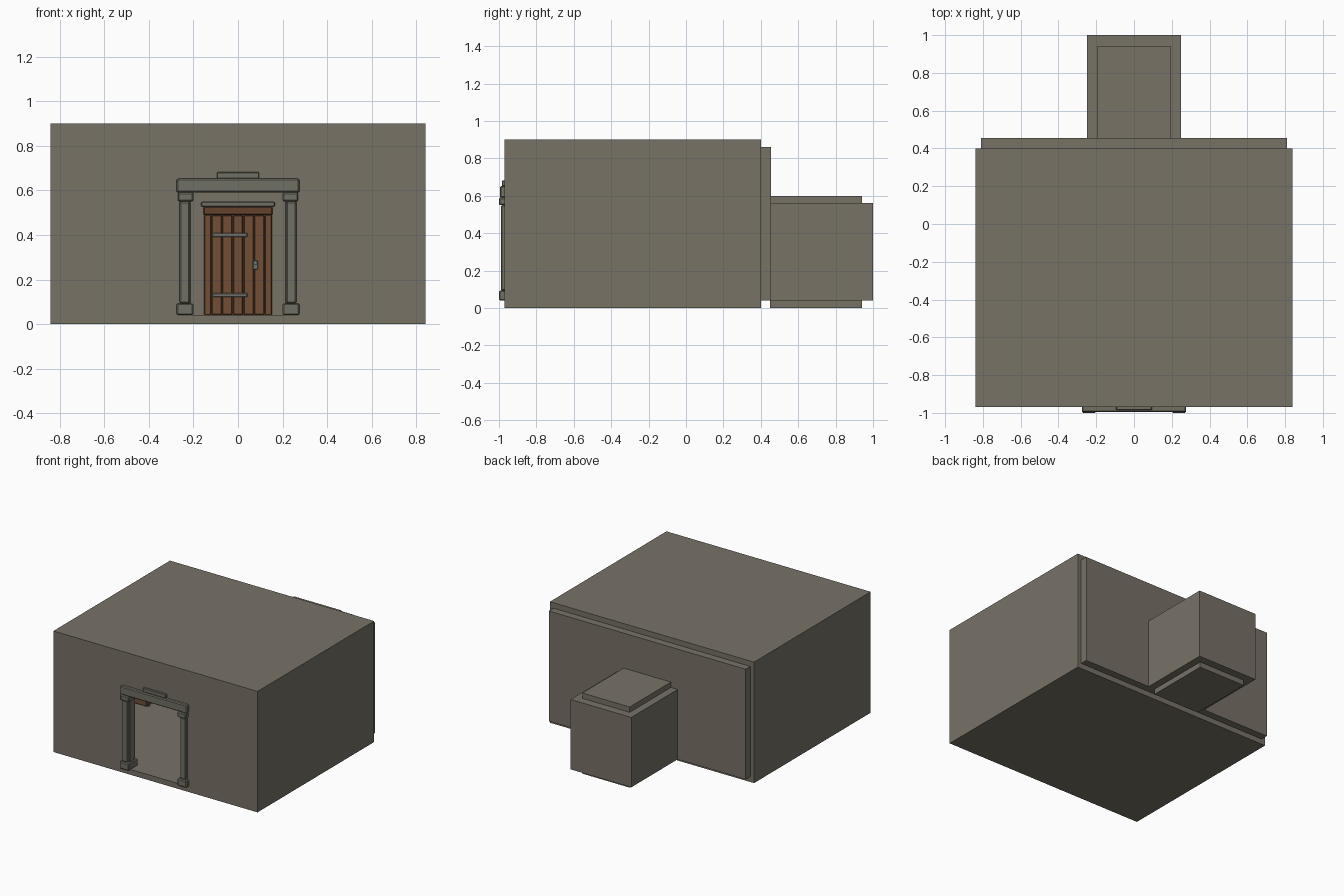
import bpy, math

if "Cube" in bpy.data.objects:
    bpy.data.objects.remove(bpy.data.objects["Cube"])


def mat(name, r, g, b):
    m = bpy.data.materials.new(name)
    m.diffuse_color = (r, g, b, 1)
    m.use_nodes = True
    m.node_tree.nodes["Principled BSDF"].inputs["Base Color"].default_value = m.diffuse_color
    return m


STONE = mat("wall stone", 0.185, 0.168, 0.134)
TRIM = mat("trim stone", 0.165, 0.162, 0.125)
WOOD = mat("door wood", 0.165, 0.078, 0.036)
DARK = mat("frame wood", 0.13, 0.055, 0.025)
IRON = mat("iron", 0.165, 0.16, 0.14)


def box(name, x0, x1, y0, y1, z0, z1, m, bevel=0.0):
    bpy.ops.mesh.primitive_cube_add(size=1, location=((x0 + x1) / 2, (y0 + y1) / 2, (z0 + z1) / 2))
    o = bpy.context.object
    o.name = name
    for v in o.data.vertices:
        v.co = (v.co.x * (x1 - x0), v.co.y * (y1 - y0), v.co.z * (z1 - z0))
    o.data.materials.append(m)
    if bevel:
        b = o.modifiers.new("bevel", 'BEVEL')
        b.width = bevel
        b.segments = 1
    return o


def wall_with_opening(name, half, y0, y1, z0, z1, open_half, open_top):
    """Wall profile with a doorway notch, extruded through its thickness."""
    pts = [(-half, z0), (-open_half, z0), (-open_half, open_top), (open_half, open_top),
           (open_half, z0), (half, z0), (half, z1), (-half, z1)]
    n = len(pts)
    verts = [(x, y, z) for y in (y0, y1) for x, z in pts]
    faces = [tuple(range(n)), tuple(range(2 * n - 1, n - 1, -1))]
    faces += [(i, i + n, (i + 1) % n + n, (i + 1) % n) for i in range(n)]
    me = bpy.data.meshes.new(name)
    me.from_pydata(verts, [], faces)
    me.materials.append(STONE)
    o = bpy.data.objects.new(name, me)
    bpy.context.collection.objects.link(o)


# Main room shell
box("main_floor", -0.84, 0.84, -0.97, 0.40, 0, 0.04, STONE)
box("main_ceiling", -0.84, 0.84, -0.97, 0.40, 0.86, 0.90, STONE)
for s, side in ((-1, "left"), (1, "right")):
    a, b = sorted((s * 0.81, s * 0.84))
    box(f"main_wall_{side}", a, b, -0.97, 0.40, 0.04, 0.86, STONE)
wall_with_opening("front_wall", 0.81, -0.97, -0.92, 0.04, 0.86, 0.21, 0.59)
wall_with_opening("dividing_wall", 0.81, 0.40, 0.455, 0.04, 0.86, 0.14, 0.51)

# Small back room shell
box("back_floor", -0.195, 0.195, 0.45, 0.94, 0, 0.04, STONE)
box("back_ceiling", -0.195, 0.195, 0.45, 0.94, 0.56, 0.60, STONE)
for s, side in ((-1, "left"), (1, "right")):
    a, b = sorted((s * 0.195, s * 0.25))
    box(f"back_wall_{side}", a, b, 0.455, 1.0, 0.04, 0.56, STONE)
box("back_wall_end", -0.195, 0.195, 0.94, 1.0, 0.04, 0.56, STONE)

# Front portal: bases, columns, capitals, lintel and cap stone
YC = -0.945
for s, side in ((-1, "left"), (1, "right")):
    for part, xi, xo, d, z0, z1 in (("base", 0.20, 0.275, 0.055, 0.04, 0.093),
                                    ("column", 0.215, 0.262, 0.045, 0.093, 0.55),
                                    ("capital", 0.20, 0.27, 0.055, 0.55, 0.59)):
        a, b = sorted((s * xi, s * xo))
        box(f"portal_{part}_{side}", a, b, YC - d, YC + d, z0, z1, TRIM, 0.006)
box("portal_lintel", -0.275, 0.275, YC - 0.05, YC + 0.05, 0.59, 0.652, TRIM, 0.006)
box("portal_cap", -0.095, 0.095, YC - 0.04, YC + 0.04, 0.652, 0.682, TRIM, 0.004)

# Inner wooden door frame with stone lintel
for s, side in ((-1, "left"), (1, "right")):
    a, b = sorted((s * 0.12, s * 0.152))
    box(f"door_post_{side}", a, b, 0.38, 0.46, 0.04, 0.49, WOOD, 0.003)
box("door_header", -0.154, 0.154, 0.375, 0.46, 0.49, 0.525, DARK, 0.003)
box("door_lintel", -0.165, 0.165, 0.37, 0.40, 0.525, 0.55, TRIM, 0.004)

# Planked door leaf
box("door_core", -0.12, 0.12, 0.412, 0.425, 0.04, 0.49, DARK)
for i in range(5):
    x = -0.12 + i * 0.048
    box(f"door_plank_{i + 1}", x + 0.002, x + 0.046, 0.40, 0.435, 0.042, 0.488, WOOD, 0.003)

# Iron hinge straps and latch
for z, n in ((0.13, "lower"), (0.40, "upper")):
    box(f"hinge_strap_{n}", -0.115, 0.042, 0.39, 0.40, z - 0.009, z + 0.009, IRON, 0.003)
box("latch_plate", 0.066, 0.09, 0.392, 0.40, 0.245, 0.285, IRON, 0.003)
bpy.ops.mesh.primitive_cylinder_add(vertices=8, radius=0.01, depth=0.02,
                                    location=(0.078, 0.384, 0.275), rotation=(math.pi / 2, 0, 0))
knob = bpy.context.object
knob.name = "latch_knob"
knob.data.materials.append(IRON)

# Chest by the left wall, glimpsed through the portal
box("chest_body", -0.80, -0.69, -0.09, 0.09, 0.04, 0.11, WOOD, 0.004)
box("chest_lid", -0.805, -0.685, -0.095, 0.095, 0.11, 0.14, DARK, 0.006)
for y in (-0.07, 0.07):
    box("chest_band", -0.807, -0.681, y - 0.01, y + 0.01, 0.04, 0.143, IRON)
